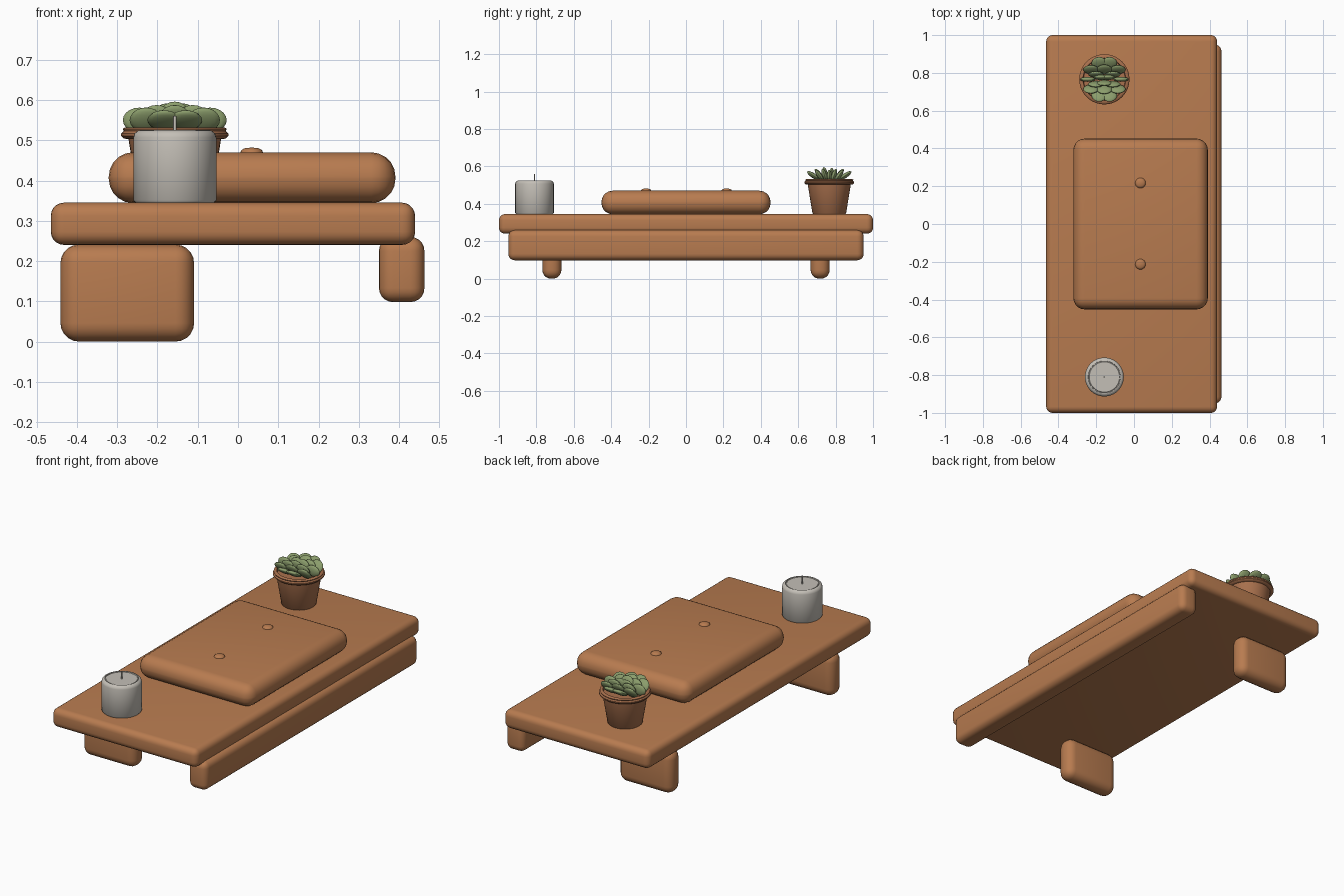
import bpy, bmesh, math
from mathutils import Vector

cube = bpy.data.objects.get("Cube")
if cube:
    bpy.data.objects.remove(cube, do_unlink=True)


def material(name, colour):
    m = bpy.data.materials.new(name)
    m.use_nodes = True
    m.diffuse_color = (*colour, 1)
    m.node_tree.nodes["Principled BSDF"].inputs["Base Color"].default_value = (*colour, 1)
    return m


WOOD = material("warm wood", (0.48, 0.2, 0.08))
POT = material("terracotta", (0.4, 0.165, 0.075))
WAX = material("pale grey wax", (0.55, 0.52, 0.47))
LEAF = material("succulent green", (0.26, 0.34, 0.15))


def finish(bm, name, mat, location=(0, 0, 0), angle=40):
    mesh = bpy.data.meshes.new(name)
    bmesh.ops.recalc_face_normals(bm, faces=bm.faces)
    bm.to_mesh(mesh)
    bm.free()
    mesh.materials.append(mat)
    ob = bpy.data.objects.new(name, mesh)
    ob.location = location
    bpy.context.collection.objects.link(ob)
    bpy.ops.object.select_all(action='DESELECT')
    ob.select_set(True)
    bpy.context.view_layer.objects.active = ob
    bpy.ops.object.shade_smooth_by_angle(angle=math.radians(angle))
    return ob


def rounded_box(name, low, high, radius, mat=WOOD):
    low, high = Vector(low), Vector(high)
    bm = bmesh.new()
    bmesh.ops.create_cube(bm, size=1)
    bmesh.ops.scale(bm, vec=high - low, verts=bm.verts)
    bmesh.ops.bevel(bm, geom=bm.edges[:], offset=radius, segments=5,
                    profile=0.5, affect='EDGES')
    return finish(bm, name, mat, (low + high) / 2)


def lathe(name, profile, location, mat, sides=40):
    bm = bmesh.new()
    verts = [bm.verts.new((r, 0, z)) for r, z in profile]
    edges = [bm.edges.new(pair) for pair in zip(verts, verts[1:])]
    bmesh.ops.spin(bm, geom=verts + edges, cent=(0, 0, 0), axis=(0, 0, 1),
                   angle=math.tau, steps=sides)
    bmesh.ops.remove_doubles(bm, verts=bm.verts, dist=0.0001)
    return finish(bm, name, mat, location)


# Table: top, long side rail and two short legs
rounded_box("table_top", (-0.465, -1, 0.24), (0.44, 1, 0.345), 0.033)
rounded_box("side_rail", (0.35, -0.95, 0.098), (0.463, 0.95, 0.26), 0.035)
for name, y in (("front_leg", -0.717), ("back_leg", 0.717)):
    rounded_box(name, (-0.441, y - 0.051, 0), (-0.109, y + 0.051, 0.241), 0.046)

# Cushion with two buttons
rounded_box("cushion", (-0.321, -0.452, 0.344), (0.391, 0.452, 0.47), 0.06)
for name, y in (("front_button", -0.213), ("back_button", 0.217)):
    lathe(name, [(0, -0.006), (0.024, -0.006), (0.028, 0), (0.026, 0.006),
                 (0.018, 0.011), (0, 0.013)], (0.034, y, 0.469), WOOD, 24)

# Candle with a shallow groove around its top, and its wick
lathe("candle", [(0, 0), (0.098, 0), (0.103, 0.006), (0.103, 0.162),
                 (0.1, 0.172), (0.091, 0.179), (0.086, 0.18), (0.085, 0.174),
                 (0.082, 0.174), (0.08, 0.177), (0, 0.177)],
      (-0.157, -0.81, 0.345), WAX)
lathe("wick", [(0, 0), (0.004, 0), (0.004, 0.04), (0, 0.04)],
      (-0.157, -0.81, 0.52), WAX, 10)

# Flower pot with a rolled rim, filled with soil
POT_X, POT_Y = -0.157, 0.766
lathe("flower_pot", [(0, 0), (0.086, 0), (0.09, 0.004), (0.115, 0.158),
                     (0.126, 0.159), (0.133, 0.166), (0.133, 0.172),
                     (0.127, 0.178), (0.129, 0.183), (0.124, 0.187),
                     (0.113, 0.187), (0.11, 0.17), (0, 0.17)],
      (POT_X, POT_Y, 0.345), POT)


# Succulent: flattened leaves in rings, fanning outward towards front and back
def leaf(name, x, y, z, size, lean):
    bm = bmesh.new()
    bmesh.ops.create_uvsphere(bm, u_segments=16, v_segments=10, radius=1)
    bmesh.ops.scale(bm, vec=size, verts=bm.verts)
    ob = finish(bm, name, LEAF, (POT_X + x, POT_Y + y, z))
    ob.rotation_euler.x = lean


rings = [("outer", 10, 0.088, 0.55, 0), ("middle", 6, 0.052, 0.553, 0.5),
         ("inner", 3, 0.02, 0.556, 0.25)]
for ring, count, radius, z, shift in rings:
    for i in range(count):
        a = math.tau * (i + shift) / count
        x, y = radius * math.cos(a), radius * math.sin(a)
        lean = -math.radians(60) * y / 0.088
        leaf(f"{ring}_leaf_{i + 1}", x, y, z, (0.041, 0.013, 0.031 + 0.01 * abs(math.sin(a))), lean)
